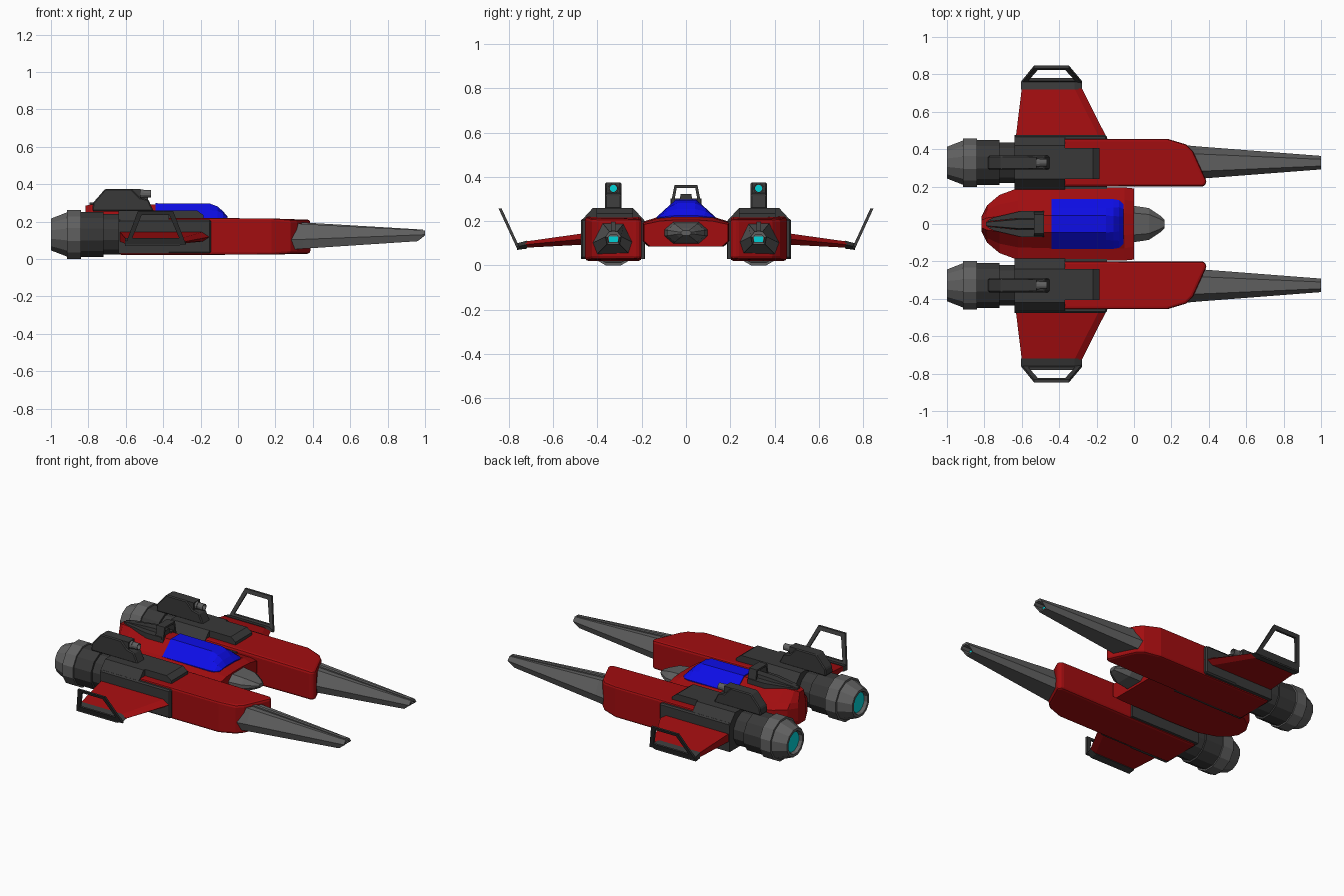
import bpy, bmesh, math

if "Cube" in bpy.data.objects:
    bpy.data.objects.remove(bpy.data.objects["Cube"])

def material(name, rgb):
    m = bpy.data.materials.new(name)
    m.diffuse_color = (*rgb, 1)
    m.use_nodes = True
    m.node_tree.nodes["Principled BSDF"].inputs["Base Color"].default_value = m.diffuse_color
    return m

RED = material("red_paint", (0.36, 0.004, 0.005))
BLUE = material("blue_glass", (0.004, 0.004, 0.80))
TEAL = material("teal_glow", (0.0, 0.65, 0.68))
DARK = material("dark_metal", (0.04, 0.04, 0.04))
GREY = material("grey_metal", (0.115, 0.115, 0.115))

def loft(name, rings, mat, mirror=False, closed=False, bevel=0, segments=1):
    """Skin a list of equal-length point rings; cap the ends unless closed."""
    bm = bmesh.new()
    vs = [[bm.verts.new(p) for p in r] for r in rings]
    n = len(vs[0])
    pairs = list(zip(vs, vs[1:])) + ([(vs[-1], vs[0])] if closed else [])
    for a, b in pairs:
        for i in range(n):
            j = (i + 1) % n
            bm.faces.new((a[i], a[j], b[j], b[i]))
    if not closed:
        bm.faces.new(vs[0])
        bm.faces.new(vs[-1])
    bmesh.ops.recalc_face_normals(bm, faces=bm.faces)
    me = bpy.data.meshes.new(name)
    bm.to_mesh(me)
    bm.free()
    me.materials.append(mat)
    ob = bpy.data.objects.new(name, me)
    bpy.context.collection.objects.link(ob)
    if bevel:
        m = ob.modifiers.new("bevel", 'BEVEL')
        m.width, m.segments = bevel, segments
    if mirror:
        m = ob.modifiers.new("mirror", 'MIRROR')
        m.use_axis = (False, True, False)
    return ob

def prism(name, pts, axis, a, b, mat, **kw):
    """Extrude a 2D outline along an axis from a to b."""
    place = {'x': lambda p, t: (t, p[0], p[1]),
             'y': lambda p, t: (p[0], t, p[1]),
             'z': lambda p, t: (p[0], p[1], t)}[axis]
    return loft(name, [[place(p, t) for p in pts] for t in (a, b)], mat, **kw)

def rect(u0, u1, v0, v1):
    return [(u0, v0), (u1, v0), (u1, v1), (u0, v1)]

def lathe(name, profile, cy, cz, mat, sides=12):
    """Turn (x, radius) steps around an x-directed axis, mirrored in y."""
    rings = []
    for x, r in profile:
        angs = [2 * math.pi * (i + 0.5) / sides for i in range(sides)]
        rings.append([(x, cy + r * math.cos(t), cz + r * math.sin(t)) for t in angs])
    return loft(name, rings, mat, mirror=True)

def symmetric(x, half, cy=0):
    """Ring at x from half-section points (y, z) listed bottom to top."""
    return [(x, cy + y, z) for y, z in half] + [(x, cy - y, z) for y, z in reversed(half)]

CY = 0.328  # nacelle centre line

# Nacelle hulls with raked noses
hull = prism("nacelle_hull", [(-0.635, 0.2), (0.375, 0.2), (0.39, 0.225), (0.315, 0.39),
             (0.28, 0.425), (0.18, 0.455), (-0.635, 0.455)], 'z', 0.02, 0.222, RED,
             mirror=True, bevel=0.022, segments=2)
for v in hull.data.vertices:
    if v.co.x > 0.25:
        v.co.z += -0.012 if v.co.z > 0.1 else 0.008

# Dark armour wrapped round the nacelles
prism("nacelle_clamp", [(0.475, 0.03), (0.475, 0.2), (0.42, 0.26), (0.24, 0.26),
      (0.185, 0.2), (0.185, 0.03)], 'x', -0.64, -0.37, DARK, mirror=True)
prism("outer_side_plate", rect(0.44, 0.475, 0.03, 0.21), 'x', -0.64, -0.145, DARK,
      mirror=True, bevel=0.008)
prism("inner_side_plate", rect(0.187, 0.21, 0.03, 0.2), 'x', -0.64, -0.145, DARK, mirror=True)
prism("nacelle_top_block", [(-0.5, 0.2), (-0.185, 0.2), (-0.185, 0.235), (-0.22, 0.26),
      (-0.5, 0.26)], 'y', 0.24, 0.405, DARK, mirror=True)

# Long front spikes with a raked, hollow tip
spike = []
for x, xb, w, zb, zm, t, zt in [(0.2, 0.2, 0.1, 0.043, 0.1, 0.055, 0.2),
                                (0.35, 0.35, 0.086, 0.055, 0.105, 0.046, 0.187),
                                (1.0, 0.96, 0.036, 0.095, 0.13, 0.018, 0.153)]:
    ring = symmetric(x, [(w * 0.8, zb), (w, zm), (t, zt)], CY)
    ring[0] = (xb, *ring[0][1:])
    ring[-1] = (xb, *ring[-1][1:])
    spike.append(ring)
rim = [(x, CY + (y - CY) * 0.7, 0.119 + (z - 0.119) * 0.6) for x, y, z in spike[-1]]
spike += [rim, [(0.94, y, z) for x, y, z in rim]]
loft("front_spike", spike, GREY, mirror=True)
prism("spike_ridge", [(0.3, 0.17), (0.99, 0.145), (0.99, 0.157), (0.3, 0.198)], 'y',
      CY - 0.01, CY + 0.01, GREY, mirror=True)
prism("spike_emitter", rect(CY - 0.02, CY + 0.02, 0.104, 0.13), 'x', 0.93, 0.945, TEAL,
      mirror=True)

# Engines
CZ = 0.131
lathe("engine_barrel", [(-0.6, 0.112), (-0.72, 0.112), (-0.72, 0.125), (-0.85, 0.125)],
      CY, CZ, DARK)
lathe("engine_nozzle", [(-0.84, 0.135), (-0.915, 0.135), (-0.915, 0.122), (-1.0, 0.088),
      (-1.0, 0.072), (-0.975, 0.066)], CY, CZ, GREY)
lathe("engine_glow", [(-0.97, 0.064), (-0.98, 0.064)], CY, CZ, TEAL)

# Turrets on top of the nacelles
prism("turret_body", [(-0.78, 0.255), (-0.775, 0.3), (-0.71, 0.375), (-0.57, 0.375),
      (-0.525, 0.328), (-0.48, 0.318), (-0.45, 0.255)], 'y', CY - 0.037, CY + 0.037, DARK,
      mirror=True, bevel=0.006)
prism("turret_barrel_housing", rect(CY - 0.031, CY + 0.031, 0.318, 0.374), 'x',
      -0.6, -0.52, DARK, mirror=True)
lathe("turret_barrel", [(-0.56, 0.024), (-0.505, 0.024), (-0.505, 0.021), (-0.466, 0.021),
      (-0.466, 0.017), (-0.49, 0.017)], CY, 0.348, GREY)
lathe("turret_lens", [(-0.495, 0.016), (-0.487, 0.016)], CY, 0.348, TEAL)

# Central fuselage: x, half width, shoulder, mid (y, z), top (y, z)
fuselage = []
for x, w, zs, ym, zm, yt, zt in [(0.0, 0.19, 0.185, 0.12, 0.2, 0.05, 0.205),
                                 (-0.05, 0.195, 0.192, 0.13, 0.212, 0.06, 0.218),
                                 (-0.44, 0.2, 0.195, 0.13, 0.218, 0.045, 0.292),
                                 (-0.62, 0.192, 0.195, 0.125, 0.218, 0.045, 0.292),
                                 (-0.72, 0.155, 0.195, 0.105, 0.225, 0.04, 0.292),
                                 (-0.785, 0.1, 0.195, 0.075, 0.225, 0.033, 0.292),
                                 (-0.815, 0.04, 0.19, 0.035, 0.225, 0.02, 0.285)]:
    fuselage.append(symmetric(x, [(w * 0.85, 0.085), (w, 0.11), (w, zs), (ym, zm), (yt, zt)]))
loft("fuselage", fuselage, RED)

# Canopy
loft("canopy", [symmetric(x, [(w, 0.2), (w, 0.218), (m, zm), (t, zt)]) for x, w, m, zm, t, zt in
     [(-0.055, 0.105, 0.08, 0.222, 0.04, 0.226), (-0.08, 0.128, 0.09, 0.243, 0.04, 0.255),
      (-0.11, 0.133, 0.088, 0.257, 0.043, 0.281), (-0.15, 0.133, 0.085, 0.262, 0.045, 0.296),
      (-0.44, 0.133, 0.085, 0.262, 0.045, 0.298)]], BLUE)

# Grey nose
loft("nose", [symmetric(x, [(w * 0.6, a), (w, a + (b - a) * 0.35), (w, a + (b - a) * 0.65),
     (w * 0.6, b)]) for x, w, a, b in [(-0.02, 0.1, 0.098, 0.197), (0.08, 0.085, 0.105, 0.188),
     (0.14, 0.045, 0.125, 0.168), (0.163, 0.022, 0.135, 0.158)]], GREY)

# Dorsal spine, rails and roll hoop behind the canopy
loft("dorsal_spine", [symmetric(x, [(w, 0.27), (w * 0.7, z)]) for x, w, z in
     [(-0.79, 0.014, 0.3), (-0.62, 0.034, 0.318), (-0.5, 0.034, 0.322)]], DARK)
prism("dorsal_rail", [(-0.795, 0.012), (-0.75, 0.035), (-0.6, 0.07), (-0.49, 0.07),
      (-0.49, 0.03), (-0.62, 0.03)], 'z', 0.24, 0.302, DARK, mirror=True)
prism("roll_hoop", [(-0.07, 0.27), (-0.052, 0.362), (0.052, 0.362), (0.07, 0.27),
      (0.056, 0.27), (0.042, 0.35), (-0.042, 0.35), (-0.056, 0.27)], 'x', -0.535, -0.48, DARK)

# Wings
def wing_ring(y, x0, x1, z0, z1):
    zm = (z0 + z1) / 2
    return [(x0, y, z0), (x1 - 0.04, y, z0), (x1, y, zm), (x1 - 0.04, y, z1), (x0, y, z1)]

loft("wing", [wing_ring(0.44, -0.635, -0.135, 0.095, 0.148),
              wing_ring(0.725, -0.6, -0.278, 0.08, 0.108)], RED, mirror=True)
loft("wing_tip_bar", [wing_ring(0.718, -0.603, -0.278, 0.076, 0.112),
                      wing_ring(0.762, -0.603, -0.278, 0.07, 0.1)], DARK, mirror=True)

# Winglet frames leaning outwards
frame = []
for (xo, zo), (xi, zi) in [((-0.602, 0.078), (-0.565, 0.112)), ((-0.535, 0.257), (-0.515, 0.236)),
                           ((-0.347, 0.257), (-0.367, 0.236)), ((-0.278, 0.078), (-0.315, 0.112))]:
    yo, yi = (0.757 + (z - 0.078) * 0.46 for z in (zo, zi))
    frame.append([(xo, yo - 0.007, zo), (xi, yi - 0.007, zi),
                  (xi, yi + 0.007, zi), (xo, yo + 0.007, zo)])
loft("winglet_frame", frame, DARK, mirror=True, closed=True)
